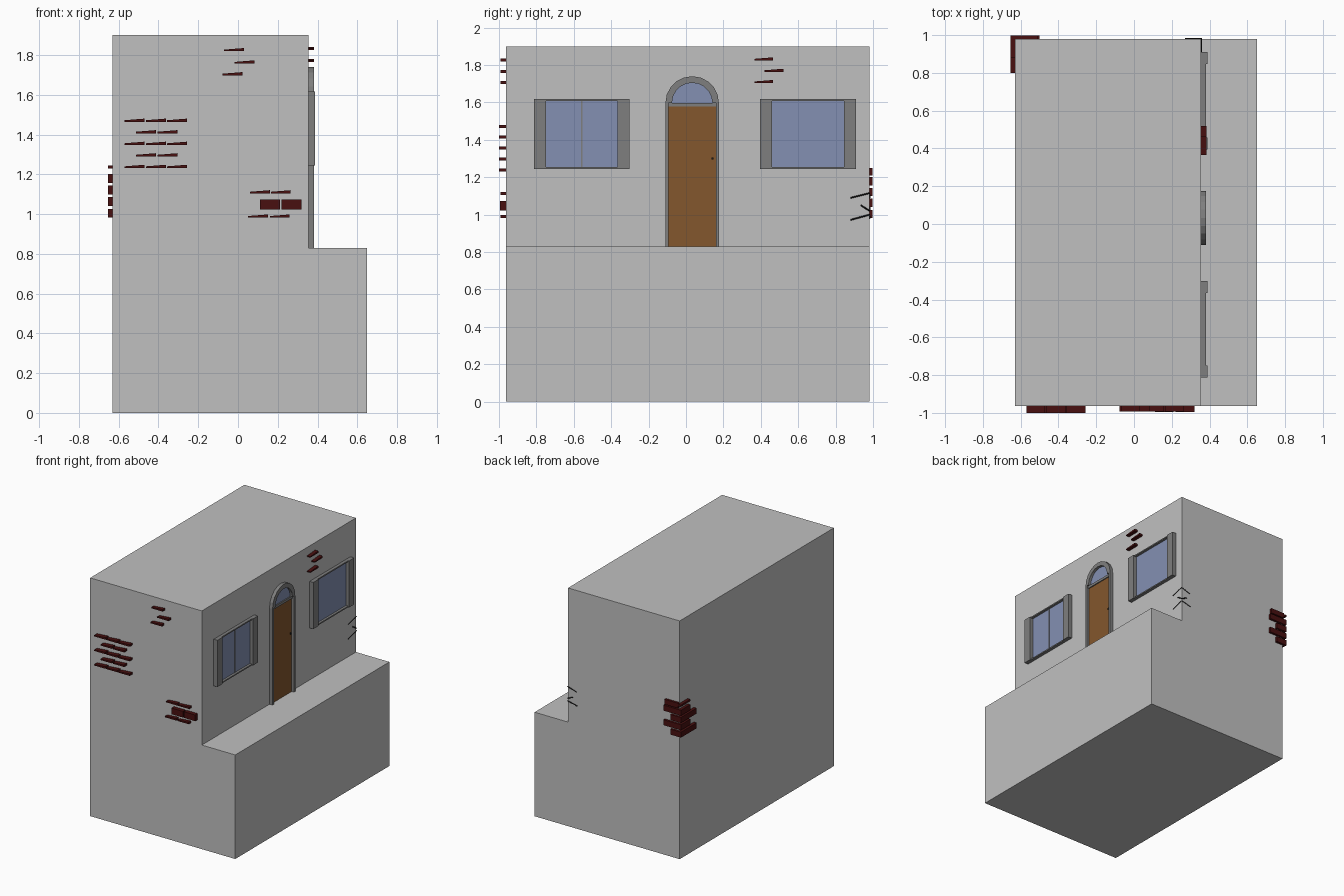
import bpy, bmesh, math
from mathutils import Vector

if "Cube" in bpy.data.objects:
    bpy.data.objects.remove(bpy.data.objects["Cube"])


def material(name, rgb):
    m = bpy.data.materials.new(name)
    m.diffuse_color = (*rgb, 1)
    m.use_nodes = True
    m.node_tree.nodes["Principled BSDF"].inputs["Base Color"].default_value = m.diffuse_color
    return m


WALL = material("wall grey", (0.53, 0.53, 0.53))
TRIM = material("trim grey", (0.21, 0.21, 0.21))
GLASS = material("window blue", (0.23, 0.28, 0.45))
WOOD = material("door brown", (0.23, 0.095, 0.026))
BRICK = material("brick red", (0.065, 0.005, 0.005))
BLACK = material("black", (0.01, 0.01, 0.01))

XW, YF, YB, XL = 0.355, -0.963, 0.98, -0.63   # wall planes


def finish(name, bm, mat):
    bmesh.ops.recalc_face_normals(bm, faces=bm.faces)
    me = bpy.data.meshes.new(name)
    bm.to_mesh(me)
    bm.free()
    me.materials.append(mat)
    ob = bpy.data.objects.new(name, me)
    bpy.context.collection.objects.link(ob)
    return ob


def add_box(bm, x0, x1, y0, y1, z0, z1):
    """Add a box to bm and return its vertices."""
    vs = bmesh.ops.create_cube(bm, size=1)["verts"]
    for v in vs:
        v.co = Vector((x0 if v.co.x < 0 else x1, y0 if v.co.y < 0 else y1,
                       z0 if v.co.z < 0 else z1))
    return vs


def boxes(name, mat, *dims):
    bm = bmesh.new()
    for d in dims:
        add_box(bm, *d)
    return finish(name, bm, mat)


def extrude_yz(name, pts, x0, x1, mat):
    """Extrude a y-z outline along x."""
    bm = bmesh.new()
    face = bm.faces.new([bm.verts.new((x0, y, z)) for y, z in pts])
    new = bmesh.ops.extrude_face_region(bm, geom=[face])["geom"]
    for v in new:
        if isinstance(v, bmesh.types.BMVert):
            v.co.x = x1
    return finish(name, bm, mat)


# House body: stepped block, one profile extruded along y
bm = bmesh.new()
prof = [(XL, 0), (0.65, 0), (0.65, 0.83), (XW, 0.83), (XW, 1.9), (XL, 1.9)]
face = bm.faces.new([bm.verts.new((x, YF, z)) for x, z in prof])
for v in bmesh.ops.extrude_face_region(bm, geom=[face])["geom"]:
    if isinstance(v, bmesh.types.BMVert):
        v.co.y = YB
finish("house_body", bm, WALL)


# Windows: wide side boards, thin top and bottom boards, glass plate
def window(name, y0, y1, mullion):
    z0, z1, w, t = 1.245, 1.617, 0.064, 0.01
    parts = [(XW, 0.388, y0, y0 + w, z0, z1), (XW, 0.388, y1 - w, y1, z0, z1),
             (XW, 0.38, y0 + w, y1 - w, z0, z0 + t),
             (XW, 0.38, y0 + w, y1 - w, z1 - t, z1)]
    if mullion:
        mid = (y0 + y1) / 2
        parts.append((XW, 0.366, mid - 0.004, mid + 0.004, z0 + t, z1 - t))
    boxes(name + "_frame", TRIM, *parts)
    boxes(name + "_glass", GLASS, (XW - 0.002, XW + 0.006, y0 + w, y1 - w, z0 + t, z1 - t))


window("left_window", -0.813, -0.302, True)
window("right_window", 0.395, 0.91, False)

# Door with arched frame
CY, SPRING, R = 0.033, 1.597, 0.143


def arch(r, n=10):
    return [(CY + r * math.cos(math.pi * i / n), SPRING + r * math.sin(math.pi * i / n))
            for i in range(n + 1)]


boxes("door", WOOD, (XW - 0.002, XW + 0.007, CY - 0.127, CY + 0.127, 0.83, 1.577))
extrude_yz("fanlight_glass", arch(0.112, 6), XW - 0.002, XW + 0.006, GLASS)
extrude_yz("door_arch", arch(R) + arch(0.108)[::-1], XW, 0.382, TRIM)
boxes("door_posts", TRIM,
      (XW, 0.382, CY - R, CY - 0.127, 0.83, SPRING),
      (XW, 0.382, CY + 0.127, CY + R, 0.83, SPRING),
      (XW, 0.37, CY - 0.127, CY + 0.127, 1.577, SPRING))
boxes("door_knob", BLACK, (XW, 0.372, 0.136, 0.146, 1.295, 1.306))


# Exposed bricks: thin tapered slabs on the front wall
def slab(bm, dims, axis):
    vs = add_box(bm, *dims)
    lo = min(v.co[axis] for v in vs)
    mid = (dims[4] + dims[5]) / 2
    for v in vs:                      # left end thinner, right end raised
        if v.co[axis] <= lo + 1e-5:
            v.co.z = mid + (v.co.z - mid) * 0.5 - 0.002
        else:
            v.co.z += 0.002


bm = bmesh.new()
spots = []
for row in range(5):
    xs = (-0.57, -0.463, -0.357) if row % 2 == 0 else (-0.513, -0.405)
    spots += [(x, 1.47 - row * 0.058, 0.037) for x in xs]
spots += [(-0.07, 1.825, 0.03), (-0.018, 1.763, 0.03), (-0.077, 1.704, 0.03)]
spots += [(x, z, 0.03) for x, z in ((0.06, 1.11), (0.165, 1.11), (0.05, 0.988), (0.16, 0.988))]
for x, z, d in spots:
    slab(bm, (x, x + 0.1, YF - d, YF, z - 0.008, z + 0.008), 0)
for x in (0.11, 0.219):               # two full bricks
    add_box(bm, x, x + 0.1, YF - 0.032, YF, 1.023, 1.072)
finish("front_bricks", bm, BRICK)

# Slabs on the window wall
bm = bmesh.new()
for y, z in ((0.365, 1.831), (0.42, 1.77), (0.365, 1.71)):
    slab(bm, (XW, XW + 0.028, y, y + 0.1, z - 0.008, z + 0.008), 1)
finish("window_wall_bricks", bm, BRICK)

# Corner bricks wrapping the back left corner, alternating long and short
bm = bmesh.new()
for i, z in enumerate((0.982, 1.041, 1.099, 1.157)):
    lx, ly = (0.13, 0.1) if i % 2 else (0.07, 0.18)
    add_box(bm, XL - 0.024, XL, YB - ly, YB + 0.018, z, z + 0.044)
    add_box(bm, XL, XL + lx, YB, YB + 0.018, z, z + 0.044)
add_box(bm, XL - 0.024, XL, YB - 0.1, YB + 0.018, 1.228, 1.243)
add_box(bm, XL, XL + 0.12, YB, YB + 0.018, 1.21, 1.25)
finish("corner_bricks", bm, BRICK)

# Thin cracks bending round the back right corner
curve = bpy.data.curves.new("corner_cracks", "CURVE")
curve.dimensions = "3D"
curve.bevel_depth = 0.004
curve.bevel_resolution = 0
curve.use_fill_caps = True
for y, z0, z1, x, z2 in ((0.88, 1.09, 1.115, 0.28, 1.09), (0.935, 1.05, 1.02, 0.31, 1.04),
                         (0.88, 0.972, 1.0, 0.27, 0.98)):
    sp = curve.splines.new("POLY")
    sp.points.add(2)
    for p, co in zip(sp.points, ((XW + 0.002, y, z0), (XW + 0.002, YB + 0.002, z1),
                                 (x, YB + 0.002, z2))):
        p.co = (*co, 1)
curve.materials.append(BLACK)
bpy.context.collection.objects.link(bpy.data.objects.new("corner_cracks", curve))
